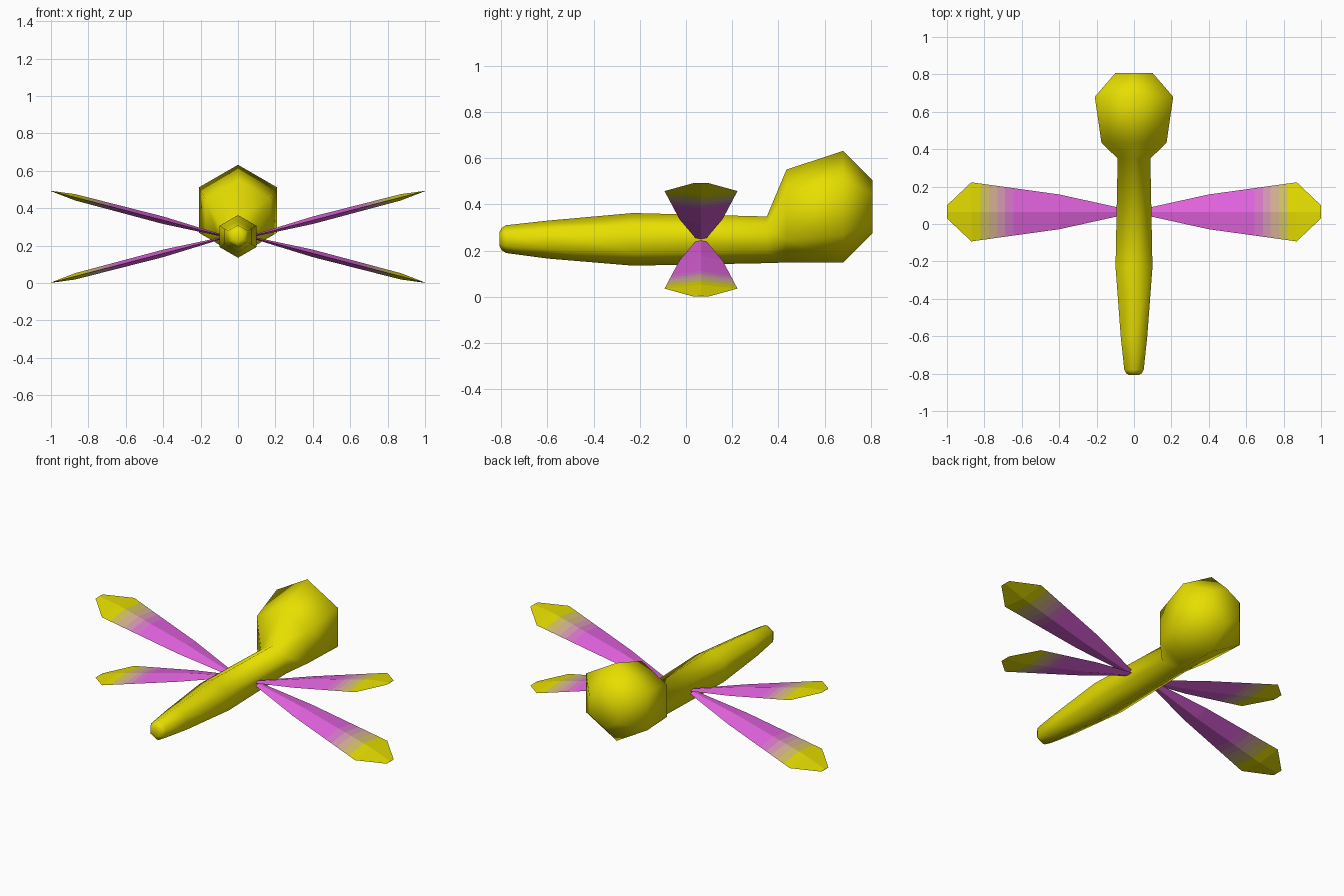
import bpy, bmesh, math

if "Cube" in bpy.data.objects:
    bpy.data.objects.remove(bpy.data.objects["Cube"])


def material(name, rgb):
    m = bpy.data.materials.new(name)
    m.diffuse_color = (*rgb, 1)
    m.use_nodes = True
    m.node_tree.nodes["Principled BSDF"].inputs["Base Color"].default_value = m.diffuse_color
    return m


YELLOW = material("yellow", (0.8, 0.74, 0.0))
WING_MATS = [
    material("magenta", (0.8, 0.13, 0.77)),
    material("dusky pink", (0.72, 0.2, 0.62)),
    material("mauve", (0.7, 0.33, 0.47)),
    material("tan", (0.69, 0.46, 0.3)),
    material("khaki", (0.68, 0.57, 0.13)),
    YELLOW,
]
BANDS = [0.645, 0.69, 0.73, 0.775, 0.82]  # band borders along the wing


def loft(name, rings, mats, smooth, face_material=None):
    """Skin a list of equal-length point rings and cap both ends."""
    bm = bmesh.new()
    loops = [[bm.verts.new(p) for p in ring] for ring in rings]
    n = len(loops[0])
    for a, b in zip(loops, loops[1:]):
        for i in range(n):
            j = (i + 1) % n
            bm.faces.new((a[i], a[j], b[j], b[i]))
    bm.faces.new(loops[0])
    bm.faces.new(loops[-1])
    bmesh.ops.recalc_face_normals(bm, faces=bm.faces)
    for f in bm.faces:
        f.smooth = smooth
        if face_material:
            f.material_index = face_material(f.calc_center_median())
    mesh = bpy.data.meshes.new(name)
    bm.to_mesh(mesh)
    bm.free()
    for m in mats:
        mesh.materials.append(m)
    obj = bpy.data.objects.new(name, mesh)
    bpy.context.collection.objects.link(obj)


# Hexagon with a corner at top and bottom, and a diamond for the wings
HEX = [(math.sin(i * math.pi / 3), math.cos(i * math.pi / 3)) for i in range(6)]
DIAMOND = [(0, 1), (1, 0), (0, -1), (-1, 0)]

# Body: tail, trunk and head as one hexagonal tube (y, centre z, radius)
body = [(-0.808, 0.25, 0.03), (-0.798, 0.25, 0.048), (-0.78, 0.25, 0.06),
        (-0.6, 0.248, 0.082), (-0.23, 0.249, 0.114), (0.35, 0.247, 0.101),
        (0.435, 0.35, 0.201), (0.68, 0.39, 0.242), (0.807, 0.39, 0.115)]
loft("body", [[(r * s, y, z + r * c) for s, c in HEX] for y, z, r in body],
     [YELLOW], True)

# Wings: flat diamond blades with a centre ridge (x, half width, half thickness)
KEYS = [(0.06, 0.018, 0.004), (0.4, 0.093, 0.02),
        (0.87, 0.158, 0.017), (1.0, 0.035, 0.001)]


def wing_section(x):
    for a, b in zip(KEYS, KEYS[1:]):
        if x <= b[0]:
            t = (x - a[0]) / (b[0] - a[0])
            return [a[k] + t * (b[k] - a[k]) for k in (1, 2)]


def wing(name, side, tip_z):
    rings = []
    for x in sorted([k[0] for k in KEYS] + BANDS):
        w, h = wing_section(x)
        z = 0.247 + (tip_z - 0.247) * (x - 0.06) / 0.94
        rings.append([(side * x, 0.065 + w * s, z + h * c)
                      for s, c in DIAMOND])
    loft(name, rings, WING_MATS, False,
         lambda c: sum(abs(c.x) > b for b in BANDS))


for side, label in ((1, "right"), (-1, "left")):
    wing("upper_wing_" + label, side, 0.492)
    wing("lower_wing_" + label, side, 0.002)
